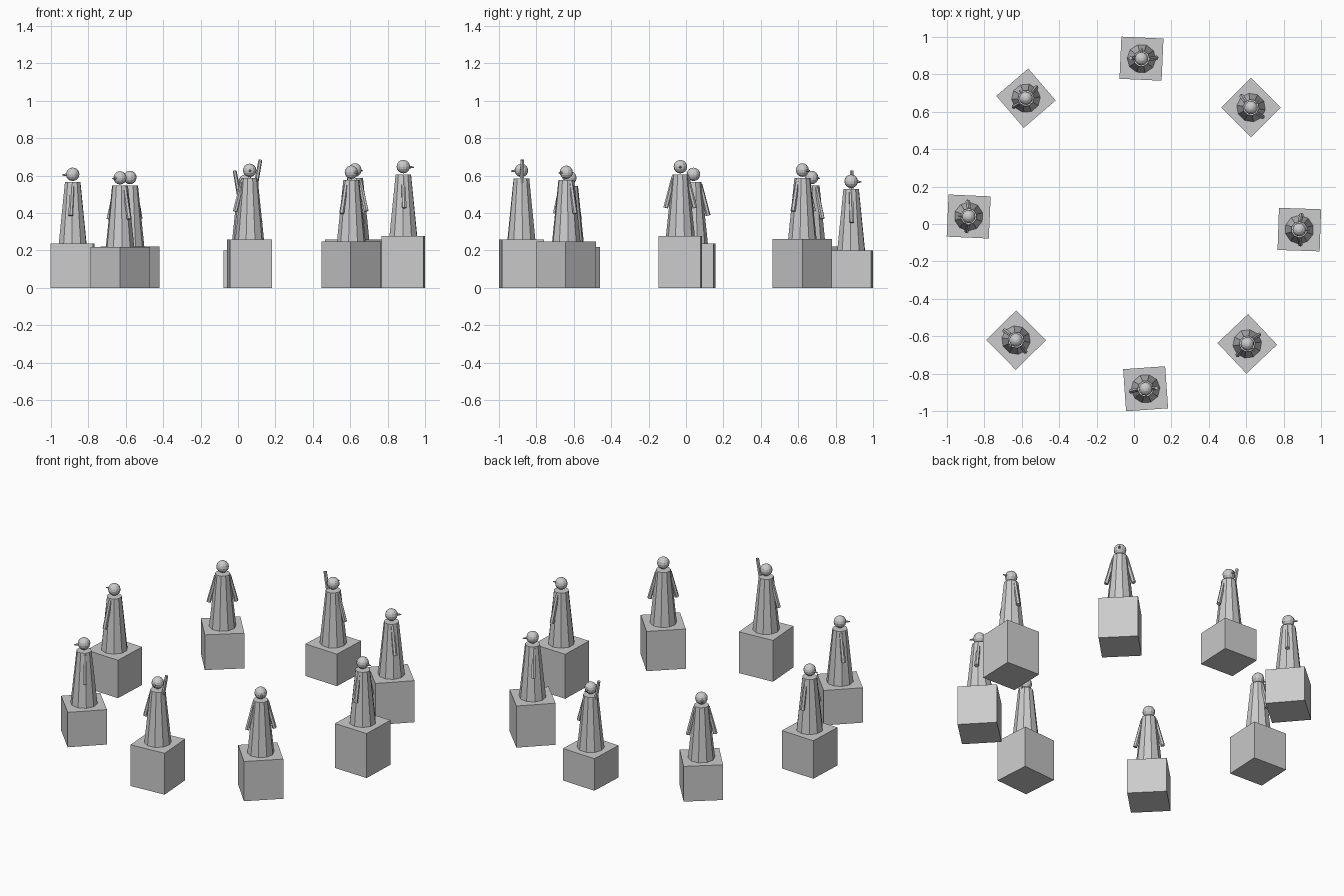
import bpy
import bmesh
from math import atan2
from mathutils import Matrix, Vector

cube = bpy.data.objects.get("Cube")
if cube:
    bpy.data.objects.remove(cube, do_unlink=True)

stone = bpy.data.materials.new("grey_stone")
stone.use_nodes = True
grey = (0.6, 0.6, 0.6, 1)
stone.diffuse_color = grey
stone.node_tree.nodes["Principled BSDF"].inputs["Base Color"].default_value = grey


def add_mesh(name, fill):
    """Make a mesh whose geometry is filled in by a function."""
    bm = bmesh.new()
    fill(bm)
    mesh = bpy.data.meshes.new(name)
    bm.to_mesh(mesh)
    bm.free()
    mesh.materials.append(stone)
    return mesh


def rod(bm, start, end, r1, r2, sides):
    """Tapered rod between two points."""
    start, end = Vector(start), Vector(end)
    axis = end - start
    turn = axis.to_track_quat('Z', 'Y').to_matrix().to_4x4()
    bmesh.ops.create_cone(bm, cap_ends=True, segments=sides, radius1=r1, radius2=r2,
                          depth=axis.length,
                          matrix=Matrix.Translation((start + end) / 2) @ turn)


def low_arm(side):
    return lambda bm: rod(bm, (0, side * 0.037, 0.315), (0.008, side * 0.078, 0.15),
                          0.011, 0.013, 6)


# Shared parts: each figure looks along its own +x, with z = 0 at its feet
robe = add_mesh("robe", lambda bm: rod(bm, (0, 0, 0), (0, 0, 0.328), 0.077, 0.043, 10))
head = add_mesh("head", lambda bm: bmesh.ops.create_uvsphere(
    bm, u_segments=12, v_segments=8, radius=0.036,
    matrix=Matrix.Translation((0, 0, 0.37))))
nose = add_mesh("nose", lambda bm: rod(bm, (0.03, 0, 0.368), (0.056, 0, 0.366),
                                       0.008, 0.003, 6))
right_arm = add_mesh("right_arm", low_arm(-1))
left_arm = add_mesh("left_arm", low_arm(1))
raised_arm = add_mesh("raised_arm", lambda bm: rod(
    bm, (0, 0.033, 0.29), (0, 0.058, 0.427), 0.012, 0.01, 6))
block = add_mesh("plinth", lambda bm: bmesh.ops.create_cube(
    bm, size=1, matrix=Matrix.Translation((0, 0, 0.5))))

# Ring of statues: name, x, y, plinth height, left arm raised
statues = [
    ("east", 0.883, -0.03, 0.278, False),
    ("northeast", 0.625, 0.622, 0.26, False),
    ("north", 0.04, 0.883, 0.2, True),
    ("northwest", -0.577, 0.672, 0.22, False),
    ("west", -0.883, 0.04, 0.237, False),
    ("southwest", -0.63, -0.62, 0.218, False),
    ("south", 0.062, -0.88, 0.258, True),
    ("southeast", 0.605, -0.64, 0.248, False),
]

for place, x, y, height, raised in statues:
    heading = atan2(y, x)

    def put(mesh, z, scale=(1, 1, 1)):
        obj = bpy.data.objects.new(place + "_" + mesh.name, mesh)
        obj.location = (x, y, z)
        obj.rotation_euler.z = heading
        obj.scale = scale
        bpy.context.collection.objects.link(obj)

    put(block, 0, (0.225, 0.225, height))
    for part in (robe, head, nose, right_arm, raised_arm if raised else left_arm):
        put(part, height)
